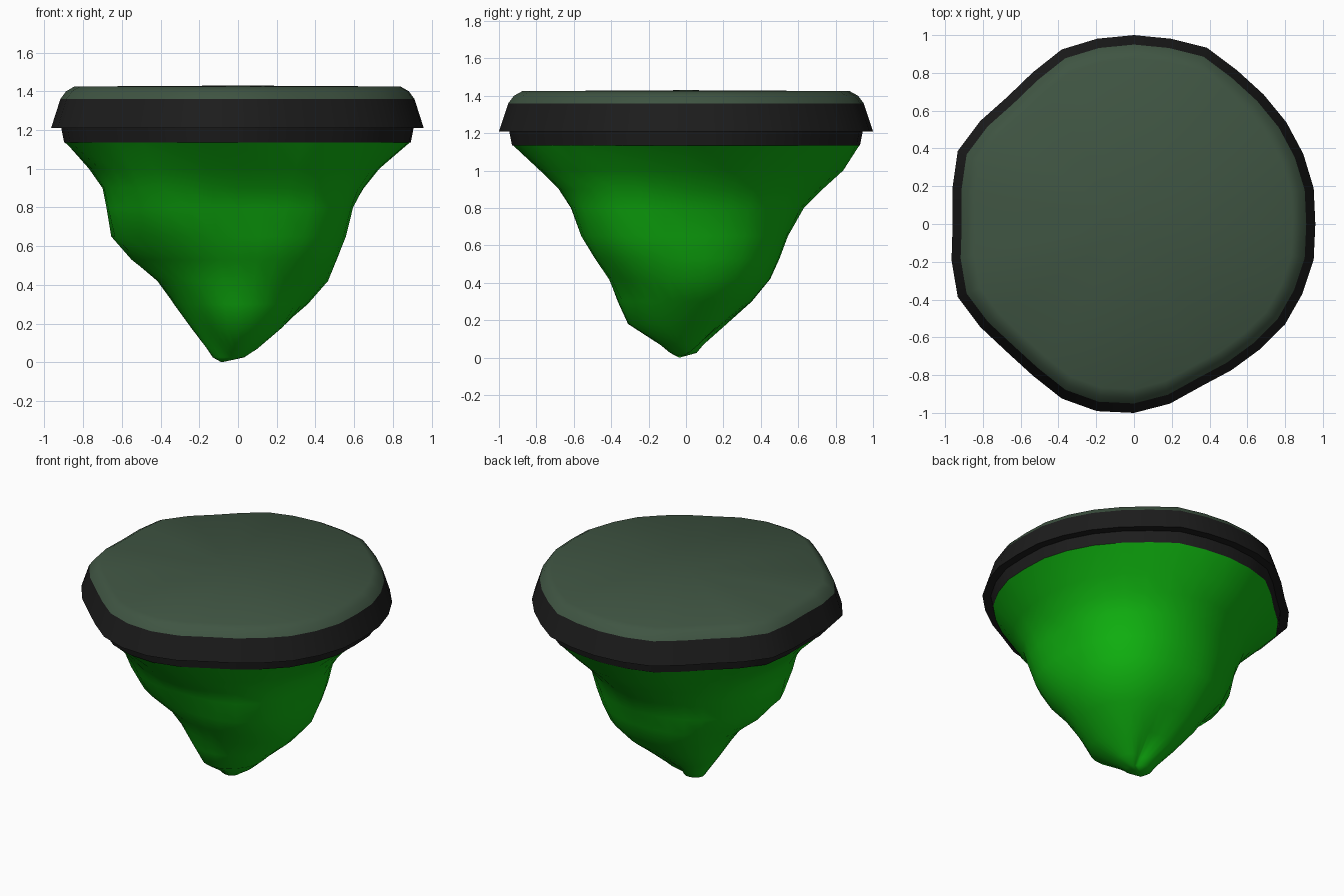
import bpy, bmesh
from math import cos, sin, tau

if "Cube" in bpy.data.objects:
    bpy.data.objects.remove(bpy.data.objects["Cube"])

SIDES = 32
# Uneven rim outline: radius every 11.25 degrees, counter-clockwise from +x
RIM = [.96, .97, .97, .97, .97, .98, 1.01, 1.0,
       1.0, 1.0, 1.0, .965, .95, .98, 1.01, .98,
       .96, .985, 1.01, .98, .955, .965, 1.0, 1.01,
       1.0, .97, .93, .93, .94, .96, .965, .97]

# Rock radii per height, in eight directions: E, NE, N, NW, W, SW, S, SE
ROCK = [
    (1.00, (.73, .76, .84, .78, .77, .78, .78, .77)),
    (0.90, (.65, .67, .73, .70, .70, .72, .68, .70)),
    (0.80, (.59, .61, .63, .64, .68, .68, .615, .67)),
    (0.65, (.555, .57, .545, .59, .655, .60, .56, .62)),
    (0.53, (.51, .53, .50, .55, .55, .46, .48, .55)),
    (0.42, (.465, .48, .45, .47, .41, .38, .41, .45)),
    (0.30, (.36, .37, .35, .39, .32, .31, .365, .36)),
    (0.18, (.22, .22, .20, .27, .24, .23, .31, .28)),
    (0.07, (.10, .09, .06, .13, .16, .14, .14, .11)),
    (0.025, (.03, .02, .02, .08, .13, .10, .08, .04)),
]


def spread(vals):
    """Smooth closed interpolation of eight radii to SIDES radii."""
    n, out = len(vals), []
    step = SIDES // n
    for i in range(SIDES):
        k, t = i // step, (i % step) / step
        a, b, c, d = (vals[(k + j) % n] for j in (-1, 0, 1, 2))
        out.append(b + .5 * t * (c - a + t * (2*a - 5*b + 4*c - d + t * (3*(b - c) + d - a))))
    return out


def rim_ring(z, scale):
    return z, [r * scale for r in RIM]


def loft(name, rings, color, tip=None, angle=None):
    """Bridge rings listed from top to bottom; the tip closes one end."""
    bm = bmesh.new()
    loops = [[bm.verts.new((r * cos(tau * i / SIDES), r * sin(tau * i / SIDES), z))
              for i, r in enumerate(radii)] for z, radii in rings]
    for up, low in zip(loops, loops[1:]):
        for i in range(SIDES):
            j = (i + 1) % SIDES
            bm.faces.new((up[i], low[i], low[j], up[j]))
    if tip:
        v = bm.verts.new(tip)
        above = tip[2] > rings[0][0]
        end = loops[0] if above else loops[-1]
        for i in range(SIDES):
            a, b = end[i], end[(i + 1) % SIDES]
            bm.faces.new((a, b, v) if above else (b, a, v))
    mesh = bpy.data.meshes.new(name)
    bm.to_mesh(mesh)
    bm.free()
    ob = bpy.data.objects.new(name, mesh)
    bpy.context.collection.objects.link(ob)
    mat = bpy.data.materials.new(name)
    mat.diffuse_color = (*color, 1)
    mat.use_nodes = True
    mat.node_tree.nodes["Principled BSDF"].inputs["Base Color"].default_value = mat.diffuse_color
    mesh.materials.append(mat)
    mesh.shade_smooth()
    if angle:
        bpy.ops.object.select_all(action='DESELECT')
        ob.select_set(True)
        bpy.context.view_layer.objects.active = ob
        bpy.ops.object.shade_smooth_by_angle(angle=angle)
    return ob


# Rounded dark green top surface
loft("top_cap", [rim_ring(1.425, .875), rim_ring(1.40, .92), rim_ring(1.36, .95)],
     (.05, .09, .055), tip=(0, 0, 1.43))

# Black overhanging lip with the recessed band beneath it
loft("rim", [rim_ring(1.36, .95), rim_ring(1.30, .97), rim_ring(1.21, 1),
             rim_ring(1.21, .945), rim_ring(1.135, .93)],
     (.012, .012, .012), angle=.7)

# Lumpy green rock tapering to an off-centre point
loft("rock_base", [rim_ring(1.14, .93)] + [(z, spread(v)) for z, v in ROCK],
     (.005, .45, .005), tip=(-.085, -.035, 0))
